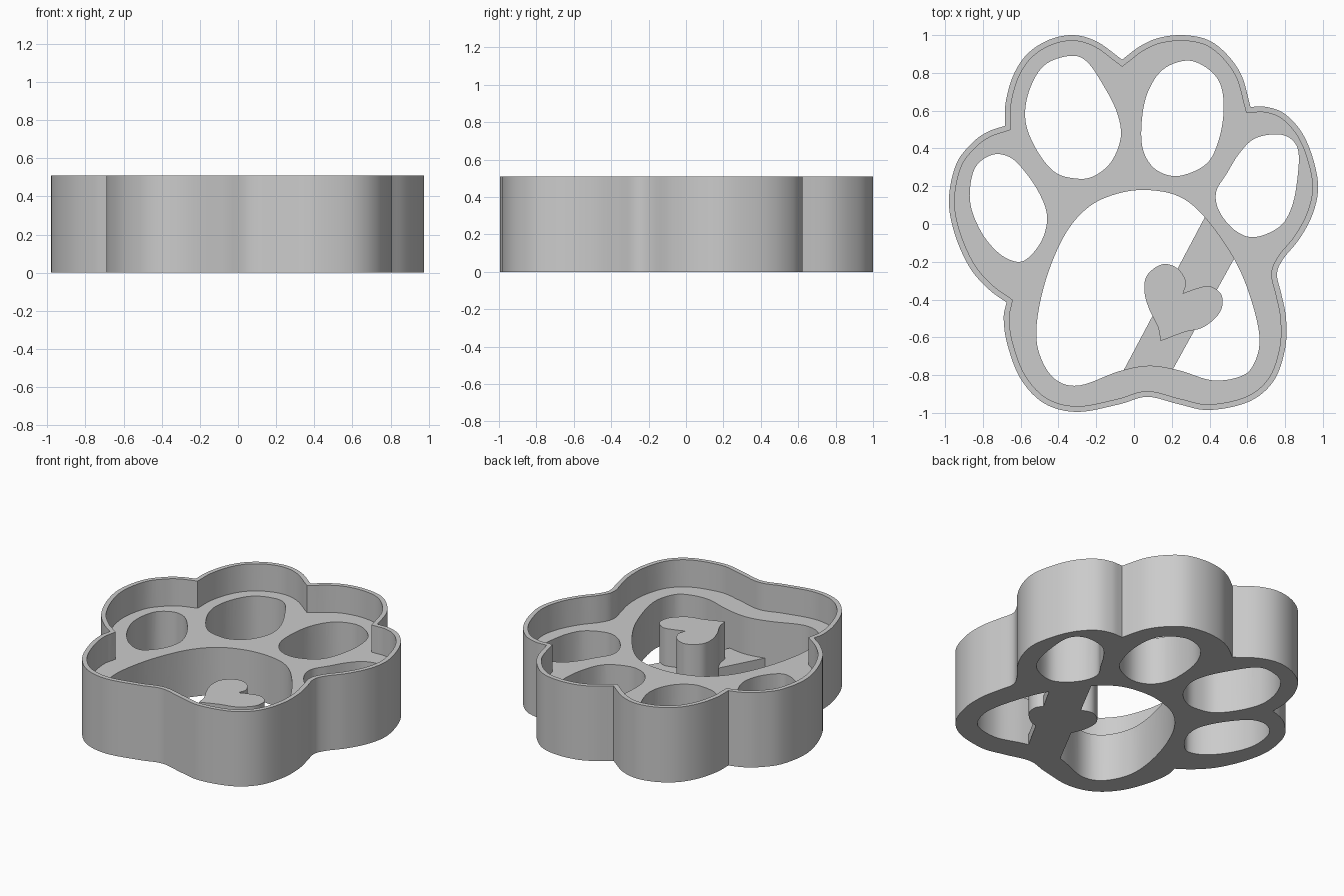
import bpy, bmesh
from mathutils import Vector

if "Cube" in bpy.data.objects:
    bpy.data.objects.remove(bpy.data.objects["Cube"])

PLATE_TOP, RIM_TOP, BAR_TOP, WALL = 0.325, 0.51, 0.07, 0.03

grey = bpy.data.materials.new("plain grey")
grey.diffuse_color = (0.6, 0.6, 0.6, 1)
grey.use_nodes = True
grey.node_tree.nodes["Principled BSDF"].inputs["Base Color"].default_value = grey.diffuse_color


def smooth(*lobes, steps=6):
    """Closed outline through points; with several lobes, each lobe starts at a sharp corner."""
    out = []
    for k, lobe in enumerate(lobes):
        p = [Vector(c) for c in lobe]
        if len(lobes) == 1:
            p = [p[-1]] + p + p[:2]
        else:
            p.append(Vector(lobes[(k + 1) % len(lobes)][0]))
            p = [2 * p[0] - p[1]] + p + [2 * p[-1] - p[-2]]
        for a, b, c, d in zip(p, p[1:], p[2:], p[3:]):
            for i in range(steps):
                t = i / steps
                out.append(0.5 * (2 * b + (c - a) * t + (2 * a - 5 * b + 4 * c - d) * t * t
                                  + (3 * b - a - 3 * c + d) * t ** 3))
    return out


def inset(pts, dist):
    """Mitred inward offset of a clockwise outline."""
    out = []
    for i, p in enumerate(pts):
        d1 = (p - pts[i - 1]).normalized()
        d2 = (pts[(i + 1) % len(pts)] - p).normalized()
        n1, n2 = Vector((d1.y, -d1.x)), Vector((d2.y, -d2.x))
        n = (n1 + n2).normalized()
        out.append(p + n * dist / max(n.dot(n1), 0.5))
    return out


def slab(name, outlines, z0, z1):
    """Extrude a filled outline (further outlines become holes) from z0 to z1."""
    cu = bpy.data.curves.new(name, 'CURVE')
    cu.dimensions, cu.fill_mode, cu.extrude = '2D', 'BOTH', (z1 - z0) / 2
    for pts in outlines:
        sp = cu.splines.new('POLY')
        sp.points.add(len(pts) - 1)
        for q, p in zip(sp.points, pts):
            q.co = (p[0], p[1], 0, 1)
        sp.use_cyclic_u = True
    tmp = bpy.data.objects.new(name + "_curve", cu)
    bpy.context.collection.objects.link(tmp)
    me = bpy.data.meshes.new_from_object(tmp.evaluated_get(bpy.context.evaluated_depsgraph_get()))
    bpy.data.objects.remove(tmp)
    bm = bmesh.new()
    bm.from_mesh(me)
    bmesh.ops.remove_doubles(bm, verts=bm.verts, dist=1e-5)
    bmesh.ops.translate(bm, verts=bm.verts, vec=(0, 0, (z0 + z1) / 2))
    bmesh.ops.recalc_face_normals(bm, faces=bm.faces)
    bm.to_mesh(me)
    bm.free()
    me.materials.clear()
    me.materials.append(grey)
    ob = bpy.data.objects.new(name, me)
    bpy.context.collection.objects.link(ob)
    return ob


def shade(ob):
    bpy.ops.object.select_all(action='DESELECT')
    ob.select_set(True)
    bpy.context.view_layer.objects.active = ob
    bpy.ops.object.shade_smooth_by_angle(angle=0.5)


# Outer paw outline, clockwise, one lobe per sharp notch
outer = smooth(
    [(-.063, .87), (.03, .94), (.13, .985), (.26, 1), (.39, .975), (.49, .90), (.57, .785)],
    [(.617, .62), (.70, .62), (.795, .585), (.885, .49), (.945, .355), (.975, .195), (.945, .05),
     (.875, -.08), (.79, -.185), (.757, -.265), (.78, -.37), (.805, -.50), (.80, -.66),
     (.74, -.83), (.61, -.94), (.40, -.985), (.24, -.955), (.07, -.915), (-.08, -.955),
     (-.30, -.995), (-.475, -.95), (-.60, -.82), (-.67, -.64), (-.69, -.50)],
    [(-.675, -.415), (-.77, -.345), (-.87, -.23), (-.95, -.05), (-.98, .13), (-.94, .32),
     (-.85, .435), (-.77, .49)],
    [(-.683, .52), (-.68, .64), (-.64, .785), (-.565, .90), (-.45, .975), (-.32, 1), (-.195, .965)])

# Toe and pad openings
toe_inner_left = smooth([(-.34, .89), (-.25, .86), (-.16, .73), (-.09, .59), (-.07, .46), (-.12, .33),
                         (-.21, .255), (-.30, .24), (-.42, .275), (-.52, .40), (-.575, .55),
                         (-.555, .705), (-.475, .84)])
toe_inner_right = smooth([(.275, .865), (.38, .83), (.455, .745), (.475, .61), (.45, .45), (.385, .32),
                          (.24, .255), (.12, .285), (.05, .385), (.04, .53), (.07, .69), (.15, .815)])
toe_outer_left = smooth([(-.755, .365), (-.66, .355), (-.58, .28), (-.50, .16), (-.46, .04),
                         (-.485, -.08), (-.555, -.175), (-.62, -.2), (-.715, -.155), (-.81, -.04),
                         (-.868, .12), (-.845, .29)])
toe_outer_right = smooth([(.745, .475), (.825, .455), (.87, .385), (.865, .24), (.835, .09),
                          (.77, -.015), (.635, -.07), (.53, -.03), (.45, .07), (.435, .17),
                          (.49, .265), (.555, .37), (.635, .45)])
pad = smooth([(.07, .18), (.24, .145), (.375, .035), (.53, -.185), (.62, -.40), (.665, -.61),
              (.63, -.75), (.555, -.81), (.41, -.827), (.24, -.775), (.08, -.75), (-.08, -.78),
              (-.29, -.855), (-.42, -.82), (-.50, -.69), (-.515, -.53), (-.465, -.29),
              (-.365, -.055), (-.24, .09), (-.09, .16)])

# Paw body: full-height block with openings, recessed inside the thin rim
body = slab("paw_body", [outer, toe_inner_left, toe_inner_right, toe_outer_left, toe_outer_right, pad],
            0, RIM_TOP)
recess = slab("recess_cutter", [inset(outer, WALL)], PLATE_TOP, RIM_TOP + 0.2)
cut = body.modifiers.new("recess", 'BOOLEAN')
cut.operation, cut.solver, cut.object = 'DIFFERENCE', 'EXACT', recess
bpy.context.view_layer.objects.active = body
bpy.ops.object.modifier_apply(modifier="recess")
bpy.data.objects.remove(recess)

# Low diagonal bar across the pad opening
bar = slab("support_bar", [[(-.063, -.79), (.197, -.785), (.535, -.175), (.38, .045)]], 0, BAR_TOP)

# Heart standing on the bar
heart = slab("heart", [smooth(
    [(.14, -.62), (.265, -.573), (.37, -.545), (.455, -.467), (.465, -.38), (.405, -.33), (.335, -.34)],
    [(.26, -.367), (.275, -.305), (.23, -.235), (.15, -.213), (.07, -.27), (.055, -.355),
     (.08, -.45), (.127, -.547)])], 0, PLATE_TOP)

for ob in (body, bar, heart):
    shade(ob)
